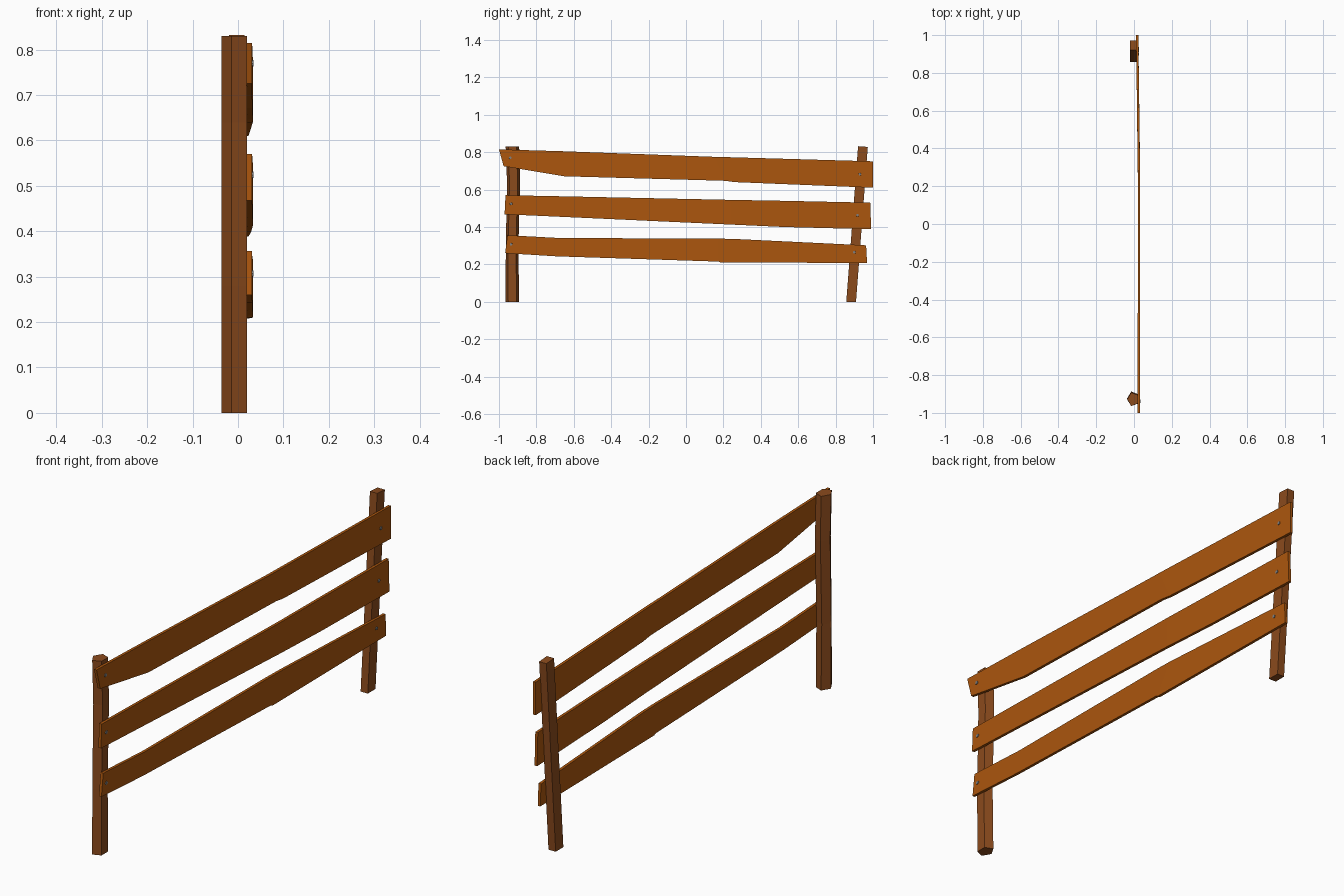
import bpy, bmesh
from math import cos, sin, pi
from mathutils import Matrix

if "Cube" in bpy.data.objects:
    bpy.data.objects.remove(bpy.data.objects["Cube"])


def material(name, rgb):
    m = bpy.data.materials.new(name)
    m.diffuse_color = (*rgb, 1)
    m.use_nodes = True
    m.node_tree.nodes["Principled BSDF"].inputs["Base Color"].default_value = m.diffuse_color
    return m


plank_mat = material("plank_wood", (0.41, 0.093, 0.004))
post_mat = material("post_wood", (0.26, 0.07, 0.012))
nail_mat = material("nail_metal", (0.22, 0.22, 0.22))


def finish(name, bm, mat):
    bmesh.ops.recalc_face_normals(bm, faces=bm.faces[:])
    me = bpy.data.meshes.new(name)
    bm.to_mesh(me)
    bm.free()
    me.materials.append(mat)
    ob = bpy.data.objects.new(name, me)
    bpy.context.collection.objects.link(ob)
    return ob


def loft(name, rings, mat):
    """Skin a row of equal-sized rings and cap both ends."""
    bm = bmesh.new()
    vs = [[bm.verts.new(p) for p in ring] for ring in rings]
    n = len(vs[0])
    for a, b in zip(vs, vs[1:]):
        for i in range(n):
            j = (i + 1) % n
            bm.faces.new((a[i], a[j], b[j], b[i]))
    bm.faces.new(vs[0])
    bm.faces.new(vs[-1])
    return finish(name, bm, mat)


def back_x(y):
    """Back face of the planks, which bend toward the thinner post."""
    if y < 0.24:
        return 0.019 + 0.002 * (y + 1) / 1.24
    return 0.021 - 0.010 * (y - 0.24) / 0.76


THICK = 0.012


def plank(name, sections):
    rings = []
    for yt, zt, yb, zb in sections:
        xt, xb = back_x(yt), back_x(yb)
        rings.append([(xt, yt, zt), (xt + THICK, yt, zt),
                      (xb + THICK, yb, zb), (xb, yb, zb)])
    loft(name, rings, plank_mat)


# Planks: (top y, top z, bottom y, bottom z) along the length
plank("top_plank", [(-1, .815, -.975, .725), (-.66, .805, -.65, .671),
                    (.155, .775, .21, .647), (.20, .774, .26, .640),
                    (1, .751, 1, .61)])
plank("middle_plank", [(-.965, .57, -.97, .468), (-.66, .564, -.66, .454),
                       (.24, .545, .24, .413), (.52, .540, .525, .400),
                       (.985, .53, .99, .388)])
plank("bottom_plank", [(-.955, .356, -.967, .26), (-.675, .341, -.69, .243),
                       (.17, .338, .175, .215), (.26, .336, .185, .210),
                       (.963, .302, .968, .208)])

# Five-sided post, slightly crooked
rings = []
for z, y, s in [(0, -.928, 1), (.28, -.930, .93), (.64, -.922, .97), (.83, -.928, 1)]:
    rings.append([(-.005 + .031 * cos(pi + 2 * pi * k / 5),
                   y + .038 * s * sin(pi + 2 * pi * k / 5), z) for k in range(5)])
loft("left_post", rings, post_mat)

# Four-sided leaning post
rings = []
for z, y in [(0, .883), (.83, .946)]:
    rings.append([(x, y + d, z + d * -.07 * (z > .1)) for x, d in
                  [(-.02, -.026), (.014, -.026), (.014, .026), (-.02, .026)]])
loft("right_post", rings, post_mat)

# Nail heads
for i, (y, z) in enumerate([(-.94, .77), (.93, .682), (-.935, .524),
                            (.917, .463), (-.935, .307), (.9, .265)]):
    bm = bmesh.new()
    bmesh.ops.create_cone(bm, cap_ends=True, segments=8, radius1=.008,
                          radius2=.007, depth=.006,
                          matrix=Matrix.Translation((back_x(y) + THICK, y, z))
                          @ Matrix.Rotation(pi / 2, 4, 'Y'))
    finish(f"nail_{i + 1}", bm, nail_mat)
